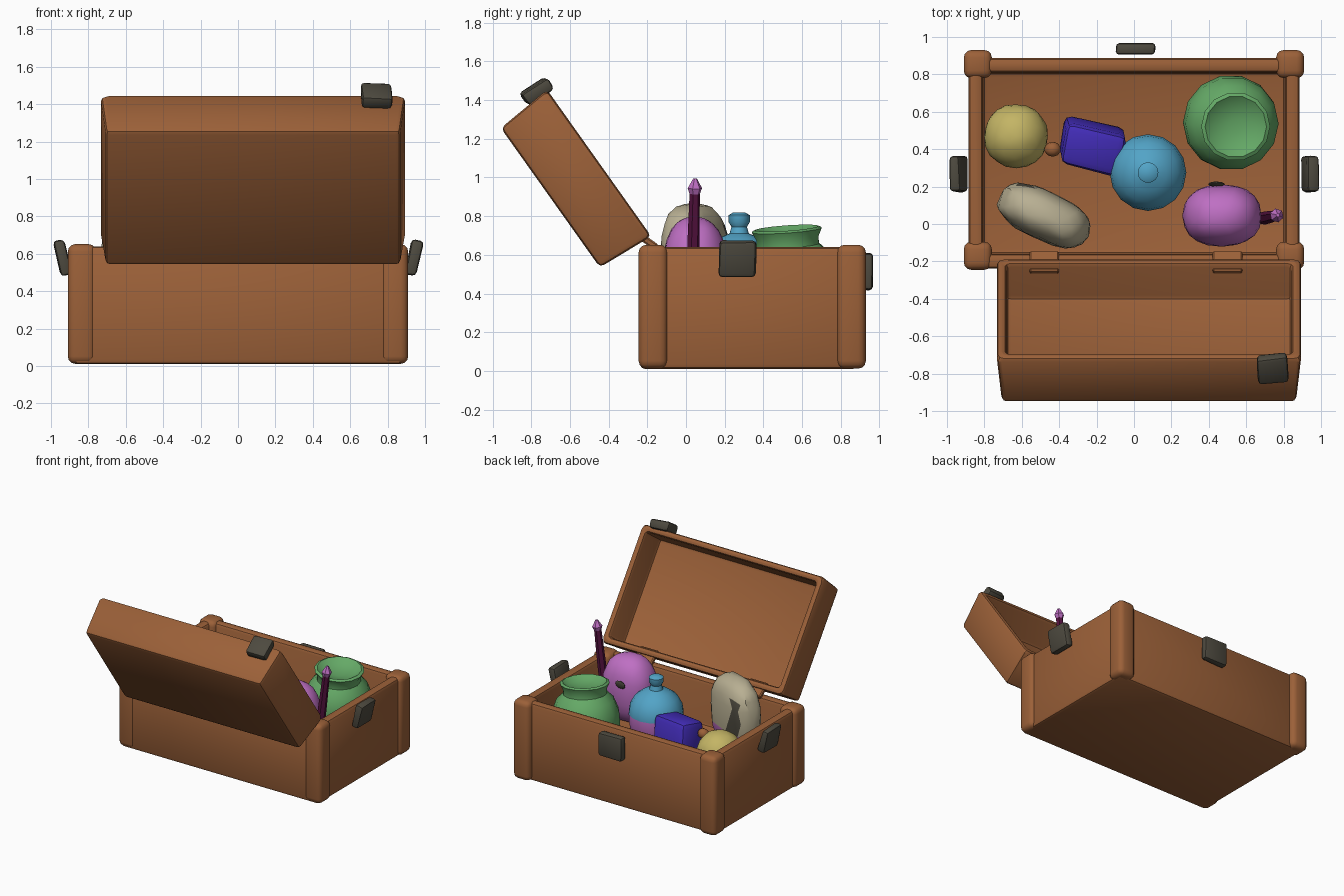
import bpy, bmesh, math, random
from mathutils import Matrix, Vector, Euler

if "Cube" in bpy.data.objects:
    bpy.data.objects.remove(bpy.data.objects["Cube"])

random.seed(4)


def mat(name, r, g, b):
    m = bpy.data.materials.new(name)
    m.diffuse_color = (r, g, b, 1)
    m.use_nodes = True
    m.node_tree.nodes["Principled BSDF"].inputs["Base Color"].default_value = m.diffuse_color
    return m


WOOD = mat("brown wood", .33, .118, .04)
METAL = mat("dark metal", .075, .068, .05)
TEAL = mat("teal glaze", .085, .37, .57)
GREEN = mat("green glaze", .13, .40, .135)
YELLOW = mat("dull yellow", .55, .46, .13)
BEIGE = mat("pale beige", .48, .43, .29)
BLUE = mat("violet blue", .06, .028, .52)
PINK = mat("orchid pink", .52, .16, .55)
PLUM = mat("dark plum", .09, .006, .05)


def finish(name, bm, mats, matrix=Matrix(), angle=35, rule=None):
    """Turn a bmesh into a named object; rule(center, normal) picks the material slot."""
    bm.transform(matrix)
    bmesh.ops.recalc_face_normals(bm, faces=bm.faces)
    if rule:
        for f in bm.faces:
            f.material_index = rule(f.calc_center_median(), f.normal)
    me = bpy.data.meshes.new(name)
    bm.to_mesh(me)
    bm.free()
    for m in mats:
        me.materials.append(m)
    ob = bpy.data.objects.new(name, me)
    bpy.context.collection.objects.link(ob)
    bpy.ops.object.select_all(action='DESELECT')
    ob.select_set(True)
    bpy.context.view_layer.objects.active = ob
    bpy.ops.object.shade_smooth_by_angle(angle=math.radians(angle))
    return ob


def place(loc, rot=(0, 0, 0)):
    return Matrix.Translation(loc) @ Euler([math.radians(a) for a in rot]).to_matrix().to_4x4()


def bevel(bm, width, seg=2):
    bmesh.ops.bevel(bm, geom=list(bm.edges), offset=width, segments=seg,
                    profile=.5, affect='EDGES', clamp_overlap=True)


def block(name, size, loc, rot, m, width=.02, seg=2, jitter=0):
    bm = bmesh.new()
    bmesh.ops.create_cube(bm, size=1)
    for v in bm.verts:
        v.co = Vector([c * s + random.uniform(-jitter, jitter) for c, s in zip(v.co, size)])
    bevel(bm, width, seg)
    return finish(name, bm, [m], place(loc, rot))


def tray(name, size, wall, depth, loc, rot, taper=(1, 1)):
    """Open hollow box, its far side narrowed by taper."""
    bm = bmesh.new()
    bmesh.ops.create_cube(bm, size=1)
    for v in bm.verts:
        v.co = Vector([c * s for c, s in zip(v.co, size)])
        if v.co.z < 0:
            v.co.x *= taper[0]
            v.co.y *= taper[1]
    bm.faces.ensure_lookup_table()
    top = max(bm.faces, key=lambda f: f.calc_center_median().z)
    bmesh.ops.inset_region(bm, faces=[top], thickness=wall)
    new = bmesh.ops.extrude_face_region(bm, geom=[top])['geom']
    bmesh.ops.delete(bm, geom=[top], context='FACES_ONLY') if top.is_valid else None
    for v in new:
        if isinstance(v, bmesh.types.BMVert):
            v.co.z -= depth
    bevel(bm, .025)
    return finish(name, bm, [WOOD], place(loc, rot))


def blob(name, radii, loc, rot, mats, square=1, wobble=.02, rule=None, sub=3):
    """Irregular rounded lump; square below 1 makes it boxier."""
    bm = bmesh.new()
    bmesh.ops.create_icosphere(bm, subdivisions=sub, radius=1)
    for v in bm.verts:
        k = 1 + random.uniform(-wobble, wobble)
        v.co = Vector([math.copysign(abs(c) ** square, c) * r * k for c, r in zip(v.co, radii)])
    return finish(name, bm, mats, place(loc, rot), 40, rule)


def lathe(name, profile, loc, rot, mats, sides=16, rule=None):
    bm = bmesh.new()
    rings = []
    for r, z in profile:
        rings.append([bm.verts.new((r * math.cos(2 * math.pi * i / sides),
                                    r * math.sin(2 * math.pi * i / sides), z)) for i in range(sides)])
    for a, b in zip(rings, rings[1:]):
        for i in range(sides):
            j = (i + 1) % sides
            bm.faces.new((a[i], a[j], b[j], b[i]))
    bm.faces.new(rings[0])
    bm.faces.new(rings[-1])
    return finish(name, bm, mats, place(loc, rot), 40, rule)


# Chest body, corner posts and back rail
tray("chest_body", (1.77, 1.125, .63), .11, .36, (0, .325, .325), (0, 0, 0))
for sx in (-1, 1):
    side = "left" if sx < 0 else "right"
    block(side + "_back_post", (.15, .15, .64), (sx * .835, .855, .332), (0, 0, 0), WOOD, .04, 3)
    block(side + "_front_post", (.15, .15, .64), (sx * .835, -.17, .332), (0, 0, 0), WOOD, .04, 3)

# Open lid leaning away over the front
tray("lid", (1.63, .93, .31), .075, .235, (.08, -.575, .985), (-54.6, 0, 0), (.965, .95))

# Hinges between lid and chest
for x in (-.48, .5):
    block("hinge", (.16, .13, .035), (x, -.205, .675), (-35, 0, 0), WOOD, .008, 1)

# Metal clasps on both sides, the back and the lid
for sx in (-1, 1):
    block("side_clasp", (.06, .19, .19), (sx * .94, .265, .58), (0, sx * 14, 0), METAL, .02, 2, .006)
block("back_clasp", (.21, .06, .19), (.01, .935, .515), (0, 0, 0), METAL, .018, 2, .004)
block("lid_clasp", (.16, .16, .075), (.74, -.77, 1.445), (33, 0, 4), METAL, .02, 2, .006)

# Yellow ball
blob("yellow_ball", (.17, .17, .175), (-.63, .47, .45), (0, 0, 0), [YELLOW], .95)

# Violet blue box with a small wooden knob
block("blue_box", (.33, .23, .32), (-.225, .41, .435), (8, 4, -14), BLUE, .04, 2, .015)
blob("box_knob", (.045, .04, .04), (-.435, .4, .53), (0, 0, 0), [WOOD], sub=2)

# Teal flask with pink lower half and stopper
lathe("teal_flask", [(.12, .28), (.18, .34), (.2, .44), (.205, .52), (.195, .58), (.16, .645),
                     (.1, .69), (.05, .71), (.04, .745), (.055, .77), (.055, .805), (.03, .82)],
      (.075, .275, 0), (0, 0, 0), [TEAL, PINK], 16, lambda c, n: 1 if c.z < .5 else 0)

# Green pot with a flared rim
lathe("green_pot", [(.14, -.26), (.22, -.18), (.255, -.05), (.25, .05), (.215, .14), (.165, .19),
                    (.165, .23), (.185, .27), (.165, .28), (.12, .25), (.04, .235)],
      (.52, .54, .46), (4, 5, 0), [GREEN], 14)

# Pink dome with a dark spot
blob("pink_dome", (.21, .165, .27), (.47, .045, .53), (0, 0, 0), [PINK], .85, .012)
blob("dome_spot", (.045, .012, .035), (.44, .213, .62), (-12, 0, 0), [METAL], sub=2)

# Pale shell-like lump with a dark opening facing the back left
look = Vector((-.35, .9, .15)).normalized()
blob("pale_lump", (.26, .13, .28), (-.48, .045, .585), (0, 0, -25), [BEIGE, METAL, PINK], .75, .03,
     lambda c, n: 2 if c.z < .48 else (1 if n.dot(look) > .8 and -.62 < c.x < -.36 and c.z < .74 else 0))

# Plum wand with a pink tip
base, tip = Vector((.69, .03, .3)), Vector((.76, .045, .92))
turn = (tip - base).to_track_quat('Z', 'Y').to_euler()
deg = [math.degrees(a) for a in turn]
length = (tip - base).length
lathe("wand", [(.035, 0), (.032, length * .6), (.027, length)], base, deg, [PLUM], 6)
lathe("wand_tip", [(.027, 0), (.038, .03), (.01, .08)], tip - Vector((0, 0, .005)), deg, [PINK], 6)
